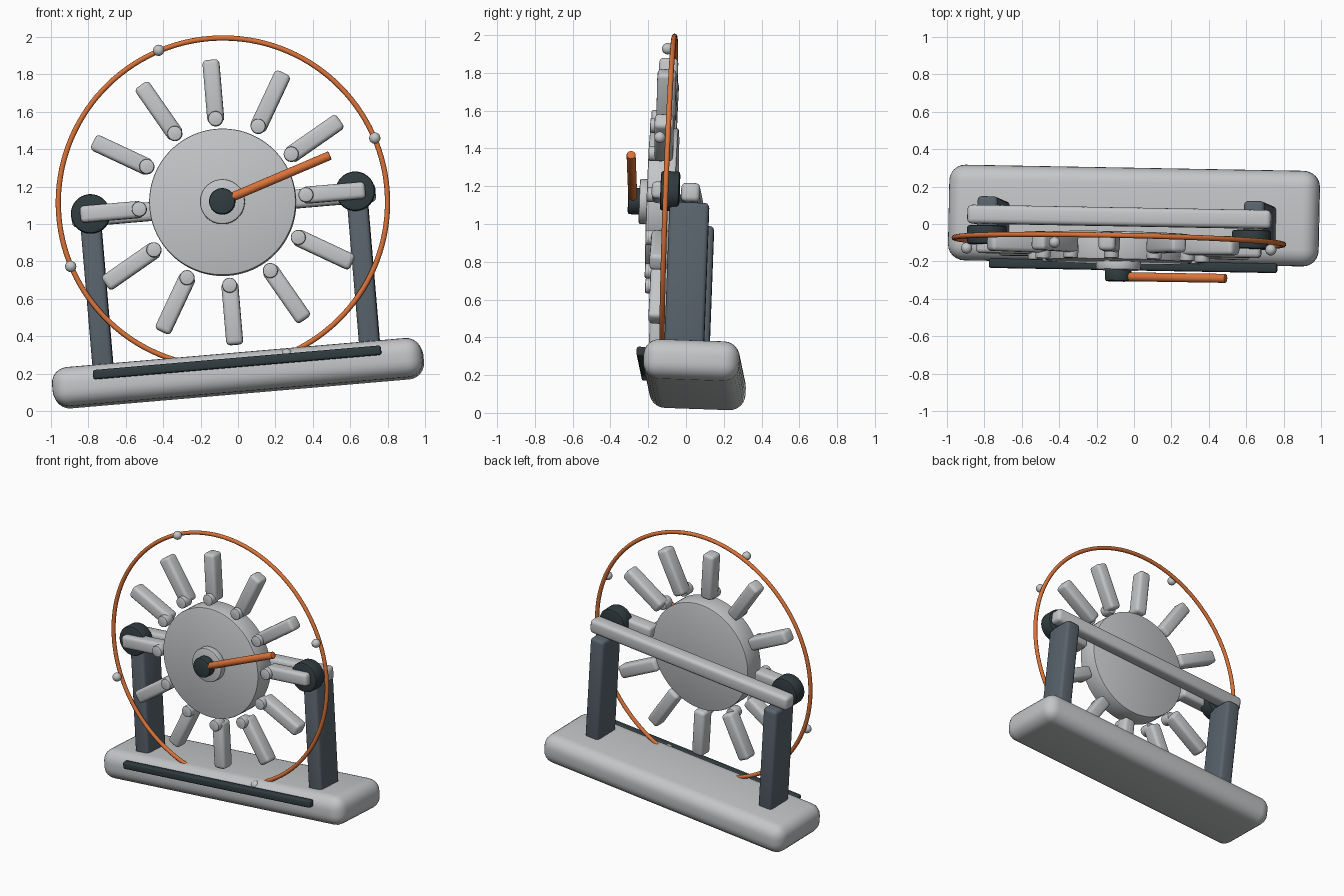
import bpy, math
from mathutils import Matrix, Vector

if "Cube" in bpy.data.objects:
    bpy.data.objects.remove(bpy.data.objects["Cube"])


def material(name, rgb):
    m = bpy.data.materials.new(name)
    m.use_nodes = True
    m.diffuse_color = (*rgb, 1)
    m.node_tree.nodes["Principled BSDF"].inputs["Base Color"].default_value = (*rgb, 1)
    return m


GREY = material("light grey", (0.55, 0.56, 0.57))
ORANGE = material("burnt orange", (0.70, 0.17, 0.04))
SLATE = material("slate", (0.10, 0.125, 0.15))
DARK = material("dark charcoal", (0.03, 0.045, 0.05))

# The whole machine leans a little; parts are placed in its own frame
x_axis = Vector((1, -0.018, 0.0857)).normalized()
z_axis = Vector((-0.0857, 0.037, 1))
z_axis = (z_axis - x_axis * z_axis.dot(x_axis)).normalized()
y_axis = z_axis.cross(x_axis)
FRAME = Matrix.Translation((0, 0.045, 0.2025)) @ Matrix((x_axis, y_axis, z_axis)).transposed().to_4x4()
HUB_Z = 0.91
FACE_FRONT = Matrix.Rotation(math.pi / 2, 4, "X")


def finish(name, mat, place, bevel=0, segments=3):
    ob = bpy.context.object
    ob.name = name
    ob.data.materials.append(mat)
    ob.matrix_world = FRAME @ place
    if bevel:
        mod = ob.modifiers.new("rounded edges", "BEVEL")
        mod.width = bevel
        mod.segments = segments
        mod.limit_method = "ANGLE"
        bpy.ops.object.modifier_apply(modifier=mod.name)
    bpy.ops.object.shade_smooth_by_angle(angle=math.radians(35))
    return ob


def box(name, mat, centre, size, bevel, segments=3, turn=Matrix()):
    bpy.ops.mesh.primitive_cube_add(size=1)
    bpy.context.object.data.transform(Matrix.Diagonal((*size, 1)))
    return finish(name, mat, Matrix.Translation(centre) @ turn, bevel, segments)


def disc(name, mat, x, z, radius, front, back, bevel, sides=48):
    bpy.ops.mesh.primitive_cylinder_add(vertices=sides, radius=radius, depth=back - front)
    place = Matrix.Translation((x, (front + back) / 2, z)) @ FACE_FRONT
    return finish(name, mat, place, bevel, 2)


def around_hub(radius, degrees):
    a = math.radians(degrees)
    return radius * math.cos(a), HUB_Z + radius * math.sin(a)


# Base and front strip
box("base", GREY, (0, 0, 0), (1.985, 0.51, 0.21), 0.085, 6)
box("front_strip", DARK, (0.005, -0.27, 0.048), (1.545, 0.05, 0.05), 0.012)

# Uprights, bearings and rear crossbar
for side, sx in (("right", -1), ("left", 1)):
    box(side + "_post", SLATE, (sx * 0.715, -0.045, 0.45), (0.11, 0.21, 0.80), 0.022)
    disc(side + "_bearing", DARK, sx * 0.71, HUB_Z, 0.105, -0.20, -0.10, 0.012)
box("rear_crossbar", GREY, (0, -0.04, 0.90), (1.63, 0.10, 0.10), 0.025)

# Wheel disc, collar and hub cap
disc("wheel_disc", GREY, 0, HUB_Z, 0.392, -0.28, -0.13, 0.008, 96)
disc("collar", GREY, 0, HUB_Z, 0.12, -0.325, -0.27, 0.008)
disc("hub_cap", DARK, 0, HUB_Z, 0.07, -0.385, -0.32, 0.010)

# Twelve paddles, each with a peg at its inner end
for i in range(12):
    angle = i * 30
    x, z = around_hub(0.597, angle)
    turn = Matrix.Rotation(-math.radians(angle), 4, "Y")
    box(f"paddle_{i + 1}", GREY, (x, -0.197, z), (0.335, 0.10, 0.09), 0.022, 3, turn)
    x, z = around_hub(0.447, angle)
    disc(f"peg_{i + 1}", GREY, x, z, 0.04, -0.278, -0.20, 0.008, 24)

# Crank handle, reaching from the hub cap
start, end = Vector((0.0, -0.360, HUB_Z)), Vector((0.595, -0.366, HUB_Z + 0.195))
reach = end - start
bpy.ops.mesh.primitive_cylinder_add(vertices=24, radius=0.024, depth=reach.length)
finish("crank_handle", ORANGE,
       Matrix.Translation((start + end) / 2) @ reach.to_track_quat("Z", "Y").to_matrix().to_4x4(), 0.006, 2)

# Outer hoop, whose lowest part is sunk in the base, and its beads
bpy.ops.mesh.primitive_torus_add(major_radius=0.88, minor_radius=0.014,
                                 major_segments=128, minor_segments=12)
finish("outer_hoop", ORANGE, Matrix.Translation((0, -0.17, HUB_Z)) @ FACE_FRONT)
for i in range(4):
    x, z = around_hub(0.882, 18 + i * 90)
    bpy.ops.mesh.primitive_uv_sphere_add(segments=24, ring_count=12, radius=0.03)
    finish(f"bead_{i + 1}", GREY, Matrix.Translation((x, -0.212, z)))
